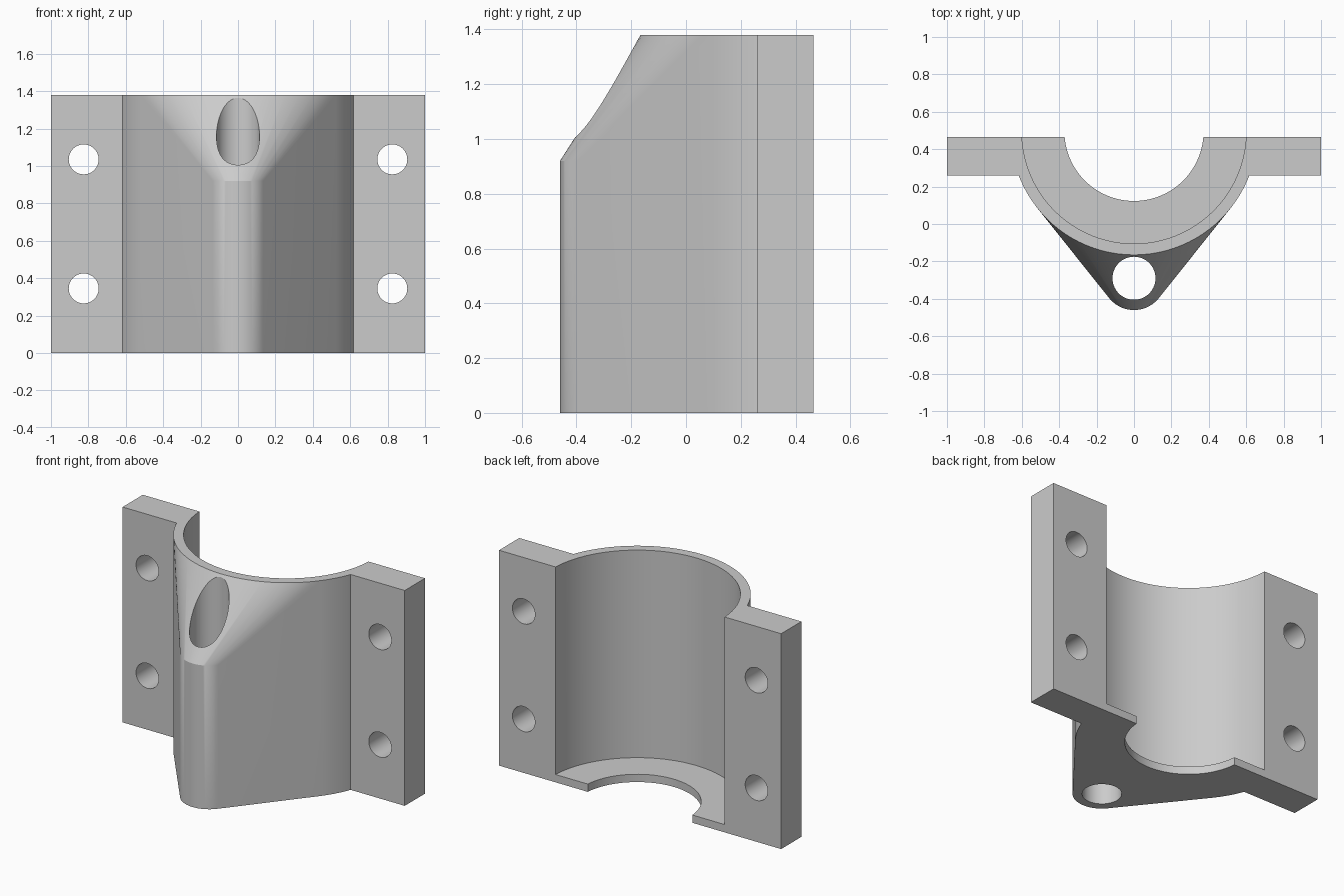
import bpy, bmesh, math
from mathutils import Matrix, Vector

cube = bpy.data.objects.get("Cube")
if cube:
    bpy.data.objects.remove(cube, do_unlink=True)

HEIGHT, BACK, FLANGE_FRONT = 1.38, 0.465, 0.26
AXIS_Y, NOSE_Y, NOSE_TOP = 0.495, -0.29, 0.92
FLOOR = 0.05

grey = bpy.data.materials.new("plain grey")
grey.use_nodes = True
grey.diffuse_color = (0.6, 0.6, 0.6, 1)
grey.node_tree.nodes["Principled BSDF"].inputs["Base Color"].default_value = (0.6, 0.6, 0.6, 1)


def add_object(name, bm):
    bmesh.ops.recalc_face_normals(bm, faces=bm.faces)
    mesh = bpy.data.meshes.new(name)
    bm.to_mesh(mesh)
    bm.free()
    obj = bpy.data.objects.new(name, mesh)
    bpy.context.collection.objects.link(obj)
    mesh.materials.append(grey)
    return obj


def cylinder(name, centre, radius, depth, segments=96, along_y=False):
    bm = bmesh.new()
    turn = Matrix.Rotation(math.pi / 2, 4, "X") if along_y else Matrix()
    bmesh.ops.create_cone(bm, cap_ends=True, segments=segments, radius1=radius,
                          radius2=radius, depth=depth,
                          matrix=Matrix.Translation(centre) @ turn)
    return add_object(name, bm)


def combine(target, other, operation):
    mod = target.modifiers.new(operation.lower(), "BOOLEAN")
    mod.operation, mod.solver, mod.object = operation, "EXACT", other
    bpy.context.view_layer.objects.active = target
    bpy.ops.object.modifier_apply(modifier=mod.name)
    bpy.data.objects.remove(other, do_unlink=True)


def ring(bm, y, radius, z, segments=96):
    for i in range(segments):
        a = math.tau * i / segments
        p = Vector((radius * math.cos(a), y + radius * math.sin(a), z))
        if p.y < 0.4:
            bm.verts.new(p)


# Shell: hull of the half barrel and the shorter front nose
bm = bmesh.new()
for y, radius, top in ((AXIS_Y, 0.66, HEIGHT), (NOSE_Y, 0.17, NOSE_TOP)):
    ring(bm, y, radius, 0)
    ring(bm, y, radius, top)
hull = bmesh.ops.convex_hull(bm, input=bm.verts)
loose = [v for v in bm.verts if not v.link_faces]
bmesh.ops.delete(bm, geom=loose, context="VERTS")
bmesh.ops.dissolve_limit(bm, angle_limit=0.002, verts=bm.verts, edges=bm.edges)
clamp = add_object("half_clamp", bm)

# Mounting flanges, one slab across the back
bm = bmesh.new()
size = Matrix.Diagonal((2, BACK - FLANGE_FRONT, HEIGHT, 1))
place = Matrix.Translation((0, (BACK + FLANGE_FRONT) / 2, HEIGHT / 2))
bmesh.ops.create_cube(bm, size=1, matrix=place @ size)
combine(clamp, add_object("flanges", bm), "UNION")

# Main bore above the floor lip, and the smaller opening through it
combine(clamp, cylinder("bore", (0, AXIS_Y, FLOOR + 1), 0.6, 2, 128), "DIFFERENCE")
combine(clamp, cylinder("lip_opening", (0, AXIS_Y, 0), 0.372, 1), "DIFFERENCE")

# Vertical hole through the nose
combine(clamp, cylinder("nose_hole", (0, NOSE_Y, 0.7), 0.115, 3, 64), "DIFFERENCE")

# Bolt holes through the flanges
for x in (-0.825, 0.825):
    for z in (0.345, 1.035):
        combine(clamp, cylinder("bolt_hole", (x, 0.36, z), 0.08, 0.6, 48, True), "DIFFERENCE")

bpy.ops.object.select_all(action="DESELECT")
clamp.select_set(True)
bpy.context.view_layer.objects.active = clamp
bpy.ops.object.shade_smooth_by_angle(angle=math.radians(25))
